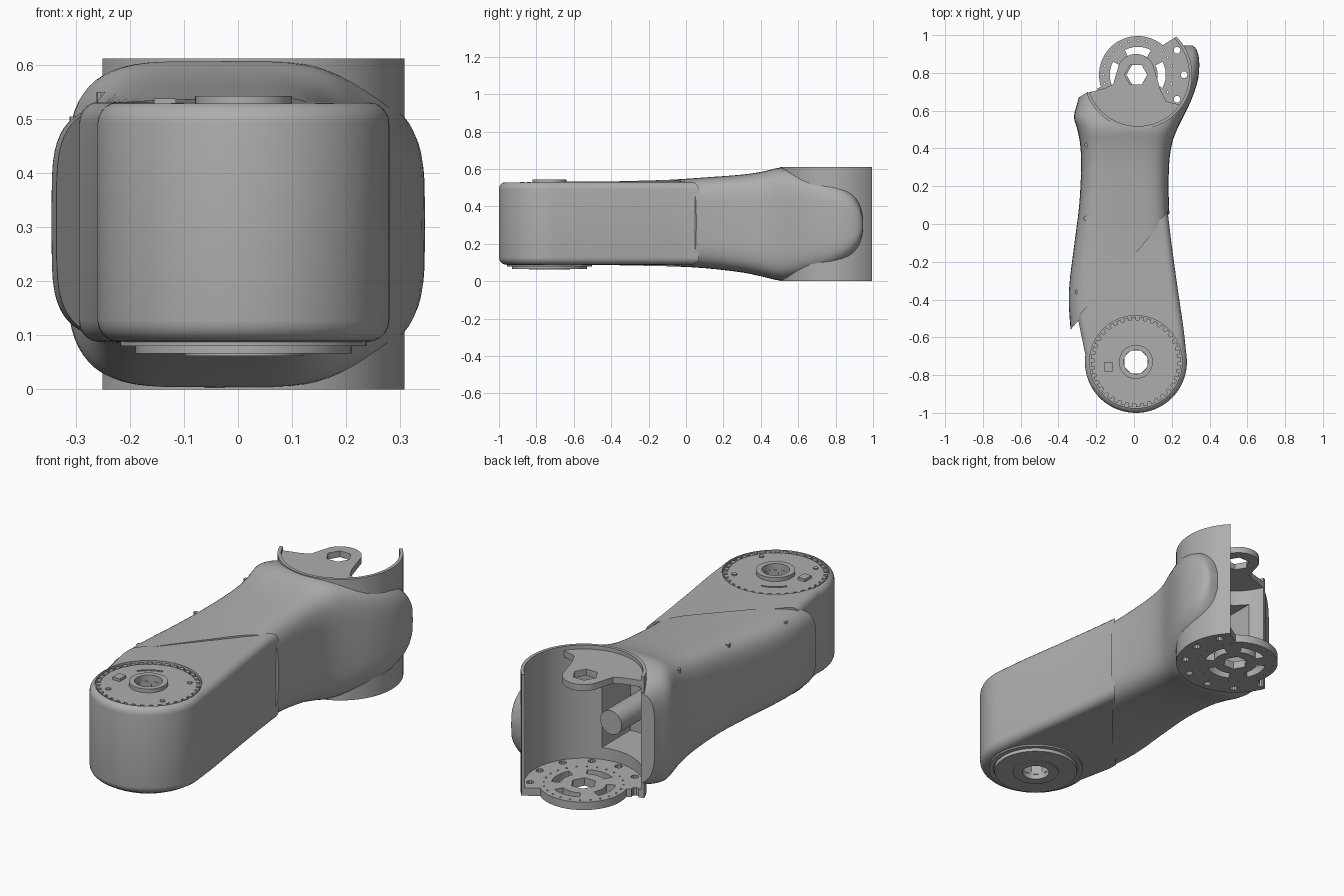
import bpy, bmesh
from math import sin, cos, radians, pi
from mathutils import Vector

if "Cube" in bpy.data.objects:
    bpy.data.objects.remove(bpy.data.objects["Cube"])

grey = bpy.data.materials.new("plain_grey")
grey.use_nodes = True
COLOUR = (0.42, 0.42, 0.42, 1)
grey.diffuse_color = COLOUR
grey.node_tree.nodes["Principled BSDF"].inputs["Base Color"].default_value = COLOUR

CUP = (0.02, 0.79)      # rear joint axis
POD = (0.01, -0.73)     # front joint axis


def select(ob):
    bpy.ops.object.select_all(action='DESELECT')
    ob.select_set(True)
    bpy.context.view_layer.objects.active = ob


def finish(name, bm):
    bmesh.ops.recalc_face_normals(bm, faces=bm.faces)
    mesh = bpy.data.meshes.new(name)
    bm.to_mesh(mesh)
    bm.free()
    mesh.materials.append(grey)
    ob = bpy.data.objects.new(name, mesh)
    bpy.context.collection.objects.link(ob)
    return ob


def arc(c, r, a0, a1, n):
    angles = [radians(a0 + (a1 - a0) * i / n) for i in range(n + 1)]
    return [(c[0] + r * cos(a), c[1] + r * sin(a)) for a in angles]


def bridge(name, rings, wrap=False):
    """Skin a row of closed vertex rings, capped unless it wraps round."""
    bm = bmesh.new()
    rows = [[bm.verts.new(p) for p in ring] for ring in rings]
    pairs = list(zip(rows, rows[1:])) + ([(rows[-1], rows[0])] if wrap else [])
    for a, b in pairs:
        for i in range(len(a)):
            j = (i + 1) % len(a)
            bm.faces.new((a[i], a[j], b[j], b[i]))
    if not wrap:
        bm.faces.new(rows[0])
        bm.faces.new(rows[-1])
    return finish(name, bm)


def prism(name, pts, z0, z1):
    return bridge(name, [[(x, y, z) for x, y in pts] for z in (z0, z1)])


def disc(name, c, r, z0, z1, seg=48, turn=0):
    return prism(name, arc(c, r, turn, turn + 360, seg)[:-1], z0, z1)


def tube(name, c, ri, ro, z0, z1, a0=0, a1=360, seg=64):
    full = a1 - a0 == 360
    rings = [[(*i, z0), (*o, z0), (*o, z1), (*i, z1)]
             for i, o in zip(arc(c, ri, a0, a1, seg), arc(c, ro, a0, a1, seg))]
    return bridge(name, rings[:-1] if full else rings, full)


def block(name, lo, hi):
    return prism(name, [(lo[0], lo[1]), (hi[0], lo[1]), (hi[0], hi[1]), (lo[0], hi[1])], lo[2], hi[2])


def apply(ob, kind, **settings):
    mod = ob.modifiers.new(kind, kind)
    for key, value in settings.items():
        setattr(mod, key, value)
    select(ob)
    bpy.ops.object.modifier_apply(modifier=mod.name)


def cut(ob, *cutters):
    for c in cutters:
        c.hide_render = True
        apply(ob, 'BOOLEAN', operation='DIFFERENCE', solver='EXACT', object=c)
        bpy.data.objects.remove(c)


def slice_off(ob, point, normal, outer):
    bm = bmesh.new()
    bm.from_mesh(ob.data)
    bmesh.ops.bisect_plane(bm, geom=bm.verts[:] + bm.edges[:] + bm.faces[:], plane_co=point,
                           plane_no=normal, clear_outer=outer, clear_inner=not outer)
    bmesh.ops.holes_fill(bm, edges=[e for e in bm.edges if e.is_boundary], sides=0)
    bmesh.ops.recalc_face_normals(bm, faces=bm.faces)
    bm.to_mesh(ob.data)
    bm.free()


def spline(rows, steps):
    """Catmull-Rom interpolation of rows of numbers."""
    out = []
    for i in range(len(rows) - 1):
        p = [rows[max(i - 1, 0)], rows[i], rows[i + 1], rows[min(i + 2, len(rows) - 1)]]
        for s in range(steps):
            t = s / steps
            out.append([b + 0.5 * t * (c - a + t * (2 * a - 5 * b + 4 * c - d + t * (3 * (b - c) + d - a)))
                        for a, b, c, d in zip(*p)])
    return out + [rows[-1]]


def section(y, xl, xr, zb, zt, n=64, power=4.5):
    ring = []
    for i in range(n):
        c, s = cos(2 * pi * i / n), sin(2 * pi * i / n)
        sx = abs(c) ** (2 / power) * (1 if c > 0 else -1)
        sz = abs(s) ** (2 / power) * (1 if s > 0 else -1)
        ring.append(((xl + xr) / 2 + sx * (xr - xl) / 2, y, (zb + zt) / 2 + sz * (zt - zb) / 2))
    return ring


# Diagonal seam between the two housings, and the open back of the cup
seam_point, seam_normal = Vector((0.2, 0.07, 0)), Vector((-0.47, 0.4, 0)).normalized()
back_point, back_normal = Vector((-0.26, 0.69, 0)), Vector((-0.3, 0.48, 0)).normalized()

# Rear housing: lofted sleeve that swells around the cup
stations = [  # y, left, right, bottom, top
    (-0.72, -0.32, 0.27, 0.09, 0.53), (-0.57, -0.335, 0.25, 0.088, 0.532),
    (-0.36, -0.345, 0.23, 0.085, 0.535), (-0.1, -0.315, 0.2, 0.08, 0.542),
    (0.1, -0.29, 0.185, 0.07, 0.555), (0.3, -0.28, 0.185, 0.047, 0.57),
    (0.42, -0.285, 0.2, 0.022, 0.588), (0.5, -0.3, 0.228, 0.004, 0.607),
    (0.57, -0.318, 0.262, 0.01, 0.6), (0.66, -0.295, 0.305, 0.03, 0.58),
    (0.77, -0.28, 0.34, 0.06, 0.55), (0.87, -0.28, 0.345, 0.11, 0.5),
    (0.925, -0.28, 0.33, 0.18, 0.43), (0.945, -0.28, 0.31, 0.26, 0.35)]
sleeve = bridge("rear_housing", [section(*row) for row in spline(stations, 3)])
slice_off(sleeve, seam_point, seam_normal, False)
slice_off(sleeve, back_point, back_normal, True)
pocket_lo, pocket_hi = (-0.2, 0.3, 0.1), (0.1, 0.75, 0.48)
cut(sleeve, disc("cup_cutter", CUP, 0.28, -0.1, 0.8, 96),
    block("pocket_cutter", pocket_lo, pocket_hi))

# Cup wall, with a window into the housing
wall = tube("cup_wall", CUP, 0.272, 0.288, 0, 0.612, 200, 405, 72)
cut(wall, block("window_cutter", pocket_lo, pocket_hi))

# Cup floor: flange with a hub hole, curved slots and screw holes
floor = prism("cup_floor", arc(CUP, 0.28, 200, 405, 60) + arc(CUP, 0.205, 50, 198, 36), 0, 0.04)
holes = [disc("hub_cutter", CUP, 0.06, -0.1, 0.2, 6)]
holes += [tube("slot_cutter", CUP, 0.105, 0.148, -0.1, 0.2, a - 28, a + 28, 10) for a in range(0, 360, 90)]
for i in range(7):
    holes.append(disc("screw_cutter", arc(CUP, 0.245, 32 - 32 * i, 0, 1)[0], 0.018, -0.1, 0.2, 10))
for i in range(24):
    holes.append(disc("pin_cutter", arc(CUP, 0.183, 15 * i, 0, 1)[0], 0.005, -0.1, 0.2, 6))
cut(floor, *holes)

# Cup top plate with a rounded bearing tab
top = prism("cup_top_plate", arc(CUP, 0.28, 200, 325, 40) + [(0.17, 0.65), (0.14, 0.71)]
            + arc((0.01, 0.8), 0.1, 25, 155, 16) + [(-0.11, 0.74), (-0.15, 0.72)], 0.56, 0.592)
cut(top, disc("tab_cutter", (0.01, 0.79), 0.06, 0.4, 0.8, 6))

# Drive shaft inside the pocket
rings = [[(cos(a * pi / 16) * 0.06, y, 0.28 + sin(a * pi / 16) * 0.06) for a in range(32)]
         for y in (0.25, 0.6)]
bridge("drive_shaft", rings)

# Front housing: rounded pod that runs up to the seam
outline = ([(-0.2, 0.15), (-0.3, -0.4), (-0.293, -0.52)] + arc(POD, 0.27, 172, 368, 56)
           + [(0.262, -0.55), (0.228, -0.32), (0.198, -0.1), (0.18, 0.05), (0.175, 0.15)])
pod = prism("front_housing", outline, 0.088, 0.532)
apply(pod, 'BEVEL', width=0.04, segments=5, limit_method='ANGLE', angle_limit=radians(50))
slice_off(pod, seam_point + seam_normal * 0.015, seam_normal, True)
cut(pod, disc("lid_cutter", POD, 0.245, 0.512, 0.7, 64),
    disc("bore_cutter", POD, 0.066, -0.2, 0.8, 8, 22.5))

# Front joint: lid, toothed ring, hub and lower output flange
tube("lid", POD, 0.085, 0.222, 0.5, 0.524)
for i in range(36):
    tube("lid_tooth", POD, 0.22, 0.238, 0.505, 0.526, 10 * i, 10 * i + 6, 2)
tube("hub_ring", POD, 0.064, 0.09, 0.5, 0.543, seg=32)
tube("output_flange", POD, 0.064, 0.2, 0.066, 0.1)
tube("output_rim", POD, 0.205, 0.228, 0.08, 0.1)
tube("output_hub", POD, 0.064, 0.11, 0.062, 0.1, seg=32)

# Small lid details
tube("lid_mark", POD, 0.15, 0.156, 0.52, 0.528, 100, 145, 12)
block("lid_connector", (-0.155, -0.78, 0.52), (-0.115, -0.73, 0.538))
for angle in (-130, -35, 40):
    disc("lid_screw", arc(POD, 0.19, angle, 0, 1)[0], 0.012, 0.52, 0.53, 10)

# Screws along the side of the rear housing
for x, y, z in ((-0.255, 0.03, 0.53), (-0.3, -0.36, 0.505), (-0.25, 0.42, 0.55)):
    disc("side_screw", (x, y), 0.012, z - 0.04, z, 10)

for ob in [o for o in bpy.context.scene.objects if o.type == 'MESH']:
    select(ob)
    bpy.ops.object.shade_smooth_by_angle(angle=radians(32))
